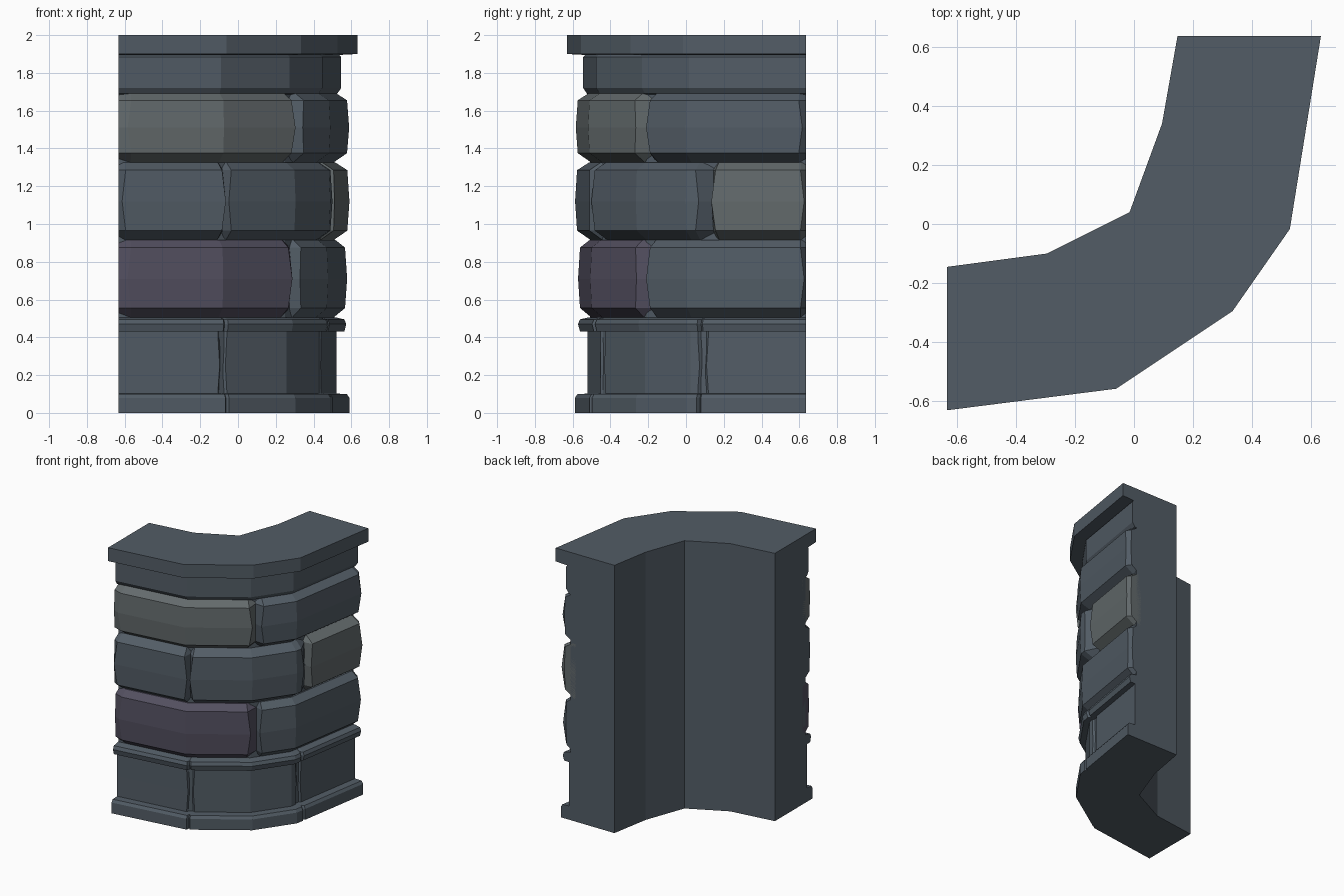
import bpy, bmesh
from mathutils import Vector

if "Cube" in bpy.data.objects:
    bpy.data.objects.remove(bpy.data.objects["Cube"])

# Plan outlines of the curved wall, left end to back end
OUTER = [Vector(p) for p in [(-.633, -.63), (-.06, -.557), (.333, -.295), (.527, -.017), (.632, .635)]]
INNER = [Vector(p) for p in [(-.633, -.145), (-.295, -.10), (-.015, .04), (.095, .34), (.147, .635)]]
CUM = [0.0]
for a, b in zip(OUTER, OUTER[1:]):
    CUM.append(CUM[-1] + (b - a).length)
END = CUM[-1]
DEEP = .16


def offset_path(d):
    """Outer path moved inward by d, ends kept on the two cut planes."""
    lines = []
    for a, b in zip(OUTER, OUTER[1:]):
        t = (b - a).normalized()
        lines.append((a + Vector((-t.y, t.x)) * d, t))
    lines = [(OUTER[0], Vector((0, 1)))] + lines + [(OUTER[-1], Vector((1, 0)))]
    pts = []
    for (p, t), (q, u) in zip(lines, lines[1:]):
        w = q - p
        k = (w.x * u.y - w.y * u.x) / (t.x * u.y - t.y * u.x)
        pts.append(p + t * k)
    return pts


def point(s, d, z):
    """Point at length s along the wall, d behind the cap edge."""
    s = min(max(s, 0), END)
    i = max(k for k in range(4) if CUM[k] <= s)
    pts = offset_path(d)
    p = pts[i].lerp(pts[i + 1], (s - CUM[i]) / (CUM[i + 1] - CUM[i]))
    return (p.x, p.y, z)


def material(name, color):
    m = bpy.data.materials.new(name)
    m.diffuse_color = (*color, 1)
    m.use_nodes = True
    m.node_tree.nodes["Principled BSDF"].inputs["Base Color"].default_value = m.diffuse_color
    return m


SLATE = material("slate", (.085, .108, .132))
PURPLE = material("purple_slate", (.085, .078, .115))
PALE = material("pale_slate", (.125, .145, .15))


def loft(name, rings, mat, closed):
    bm = bmesh.new()
    rows = [[bm.verts.new(p) for p in r] for r in rings]
    n = len(rows[0])
    for r, q in zip(rows, rows[1:]):
        for i in range(n):
            j = (i + 1) % n
            bm.faces.new((r[i], r[j], q[j], q[i]))
    if closed:
        bm.faces.new(rows[0][::-1])
        bm.faces.new(rows[-1])
    bmesh.ops.remove_doubles(bm, verts=bm.verts[:], dist=.0005)
    bmesh.ops.recalc_face_normals(bm, faces=bm.faces[:])
    me = bpy.data.meshes.new(name)
    bm.to_mesh(me)
    bm.free()
    me.materials.append(mat)
    bpy.context.collection.objects.link(bpy.data.objects.new(name, me))


def block(name, rows, s0, s1, b0, b1, d0, d1, mat=SLATE):
    """Stone facing: rows of (z, offset, bow); b = side bevel width, d = its depth."""
    cols = [c for c in CUM if s0 + b0 + .02 < c < s1 - b1 - .02]
    rings = []
    for z, d, bow in rows:
        u, v = s0 + b0 - bow * (b0 > 0), s1 - b1 + bow * (b1 > 0)
        ring = [point(s0, DEEP, z), point(s0, min(d + d0, DEEP), z), point(u, d, z)]
        ring += [point(c, d, z) for c in cols]
        ring += [point(v, d, z), point(s1, min(d + d1, DEEP), z), point(s1, DEEP, z)]
        rings.append(ring)
    loft(name, rings, mat, True)


# Core wall with upper band and cap
core = [(.12, 0), (.12, 1.685), (.105, 1.69), (.085, 1.72), (.085, 1.885), (.095, 1.895), (0, 1.9), (0, 2)]
loft("wall_core", [[(p.x, p.y, z) for p in offset_path(d) + INNER[::-1]] for d, z in core], SLATE, True)

# Plinth, lower wall panels and ledge, each split by shallow seams
SEAMS = [0, .60, 1.46, END]
COURSES = {
    "plinth": ([(0, .042, 0), (.08, .042, 0), (.10, .055, 0), (.102, .11, 0)], .012, .02),
    "lower_panel": ([(.09, .108, 0), (.12, .108, 0), (.25, .108, .01), (.40, .108, 0), (.44, .108, 0)], .03, .025),
    "ledge": ([(.43, .11, 0), (.432, .068, 0), (.47, .058, 0), (.495, .068, 0), (.505, .11, 0)], .015, .02),
}
for name, (rows, bevel, depth) in COURSES.items():
    for i in range(3):
        l, r = i > 0, i < 2
        block(f"{name}_{i + 1}", rows, SEAMS[i], SEAMS[i + 1], bevel * l, bevel * r, depth * l, depth * r)


# Bulging stone courses: (left, right, left bevel, right bevel, material)
def stone_rows(z0, z1, d):
    h = z1 - z0
    return [(z0, .12, 0), (z0 + .05, d + .008, 0), (z0 + h * .5, d, .02),
            (z1 - .04, d + .008, 0), (z1, .11, 0)]


STONES = [
    (.505, .915, .052, [(0, 1.10, .07, .08, PURPLE), (1.10, END, .03, .03, SLATE)]),
    (.915, 1.325, .04, [(0, .60, .04, .03, SLATE), (.60, 1.52, .03, .08, SLATE), (1.52, END, .03, .03, PALE)]),
    (1.325, 1.695, .04, [(0, 1.09, .07, .06, PALE), (1.09, END, .05, .04, SLATE)]),
]
for c, (z0, z1, d, stones) in enumerate(STONES):
    for i, (s0, s1, b0, b1, mat) in enumerate(stones):
        e0 = .06 if i else .03
        e1 = .06 if i < len(stones) - 1 else .03
        block(f"stone_{c + 1}_{i + 1}", stone_rows(z0, z1, d), s0, s1, b0, b1, e0, e1, mat)
